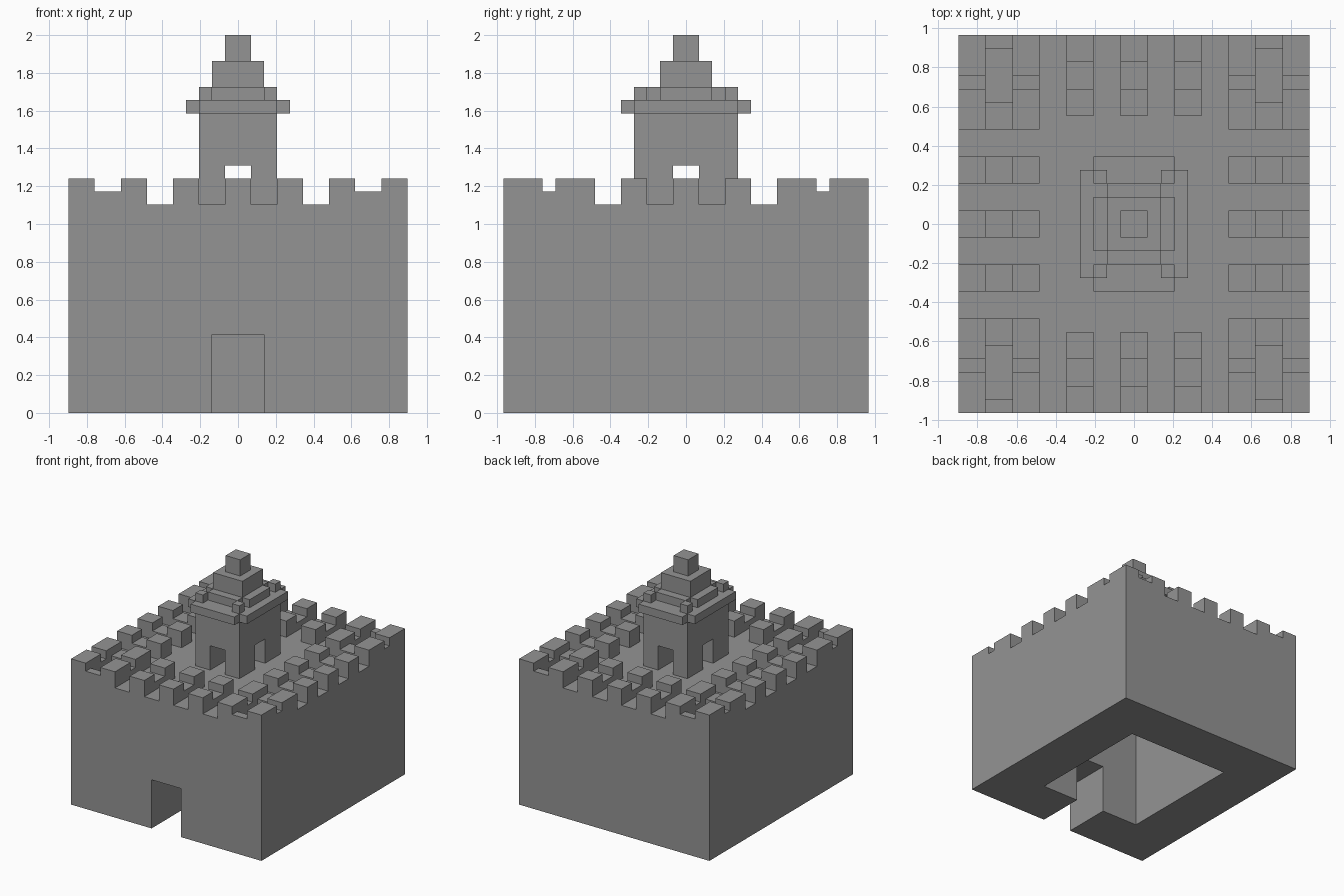
import bpy
import bmesh
from mathutils import Matrix, Vector

default = bpy.data.objects.get("Cube")
if default:
    bpy.data.objects.remove(default, do_unlink=True)

U = 2 / 29  # one block step; every size below is in steps

stone = bpy.data.materials.new("grey stone")
stone.use_nodes = True
GREY = (0.296, 0.296, 0.296, 1)
stone.diffuse_color = GREY
stone.node_tree.nodes["Principled BSDF"].inputs["Base Color"].default_value = GREY


def blocks(name, boxes):
    """One object made of boxes given as (x0, x1, y0, y1, z0, z1)."""
    bm = bmesh.new()
    for x0, x1, y0, y1, z0, z1 in boxes:
        centre = Vector((x0 + x1, y0 + y1, z0 + z1)) * U / 2
        size = Vector((x1 - x0, y1 - y0, z1 - z0)) * U
        bmesh.ops.create_cube(bm, size=1, matrix=Matrix.Translation(centre) @ Matrix.Diagonal(size).to_4x4())
    mesh = bpy.data.meshes.new(name)
    bm.to_mesh(mesh)
    bm.free()
    mesh.materials.append(stone)
    obj = bpy.data.objects.new(name, mesh)
    bpy.context.collection.objects.link(obj)
    return obj


def carve(obj, *boxes):
    """Cut boxes out of an object."""
    for box in boxes:
        cutter = blocks("cutter", [box])
        cutter.hide_render = True
        mod = obj.modifiers.new("carve", "BOOLEAN")
        mod.operation, mod.solver, mod.object = "DIFFERENCE", "EXACT", cutter
        bpy.context.view_layer.objects.active = obj
        bpy.ops.object.modifier_apply(modifier=mod.name)
        bpy.data.objects.remove(cutter, do_unlink=True)


def flip(box, sx, sy):
    """Mirror a box into another quadrant."""
    x0, x1, y0, y1, z0, z1 = box
    xs, ys = sorted((x0 * sx, x1 * sx)), sorted((y0 * sy, y1 * sy))
    return (*xs, *ys, z0, z1)


QUADRANTS = [(sx, sy) for sx in (-1, 1) for sy in (-1, 1)]

# Main walls with a hollow hall and a front gate
walls = blocks("castle_walls", [(-13, 13, -14, 14, 0, 16)])
carve(walls, (-7, 7, -8, 8, -1, 15), (-2, 2, -15, -7, -1, 6))

# Corner turrets: four tall blocks joined by low sills
corner = [(x, x + 2, y, y + 3, 16, 18) for x in (7, 11) for y in (7, 11)]
corner += [(x, x + 2, 10, 11, 16, 17) for x in (7, 11)]
corner += [(9, 11, 13, 14, 16, 17), (9, 11, 7, 9, 16, 17)]
blocks("corner_turrets", [flip(b, *q) for q in QUADRANTS for b in corner])

# Merlons: outer and inner tooth with a low step between them
front, side = [], []
for c in (-4, 0, 4):
    for start, top in ((0, 18), (2, 17), (4, 18)):
        for s in (-1, 1):
            front.append(flip((c - 1, c + 1, 8 + start, 10 + start, 16, top), 1, s))
            side.append(flip((7 + start, 9 + start, c - 1, c + 1, 16, top), s, 1))
blocks("front_and_back_merlons", front)
blocks("side_merlons", side)

# Keep with crossing doorways
keep = blocks("keep", [(-3, 3, -4, 4, 16, 23)])
carve(keep, (-1, 1, -5, 5, 16, 19), (-4, 4, -1, 1, 16, 19))

# Overhanging cornice, corner pegs and stepped roof
blocks("cornice", [(-3, 3, -5, 5, 23, 24), (-4, -3, -4, 4, 23, 24), (3, 4, -4, 4, 23, 24)])
blocks("cornice_pegs", [flip((2, 3, 3, 4, 24, 25), *q) for q in QUADRANTS])
blocks("roof_base", [(-2, 2, -3, 3, 24, 25), (-3, -2, -2, 2, 24, 25), (2, 3, -2, 2, 24, 25)])
blocks("roof_tier", [(-2, 2, -2, 2, 25, 27)])
blocks("roof_cap", [(-1, 1, -1, 1, 27, 29)])
